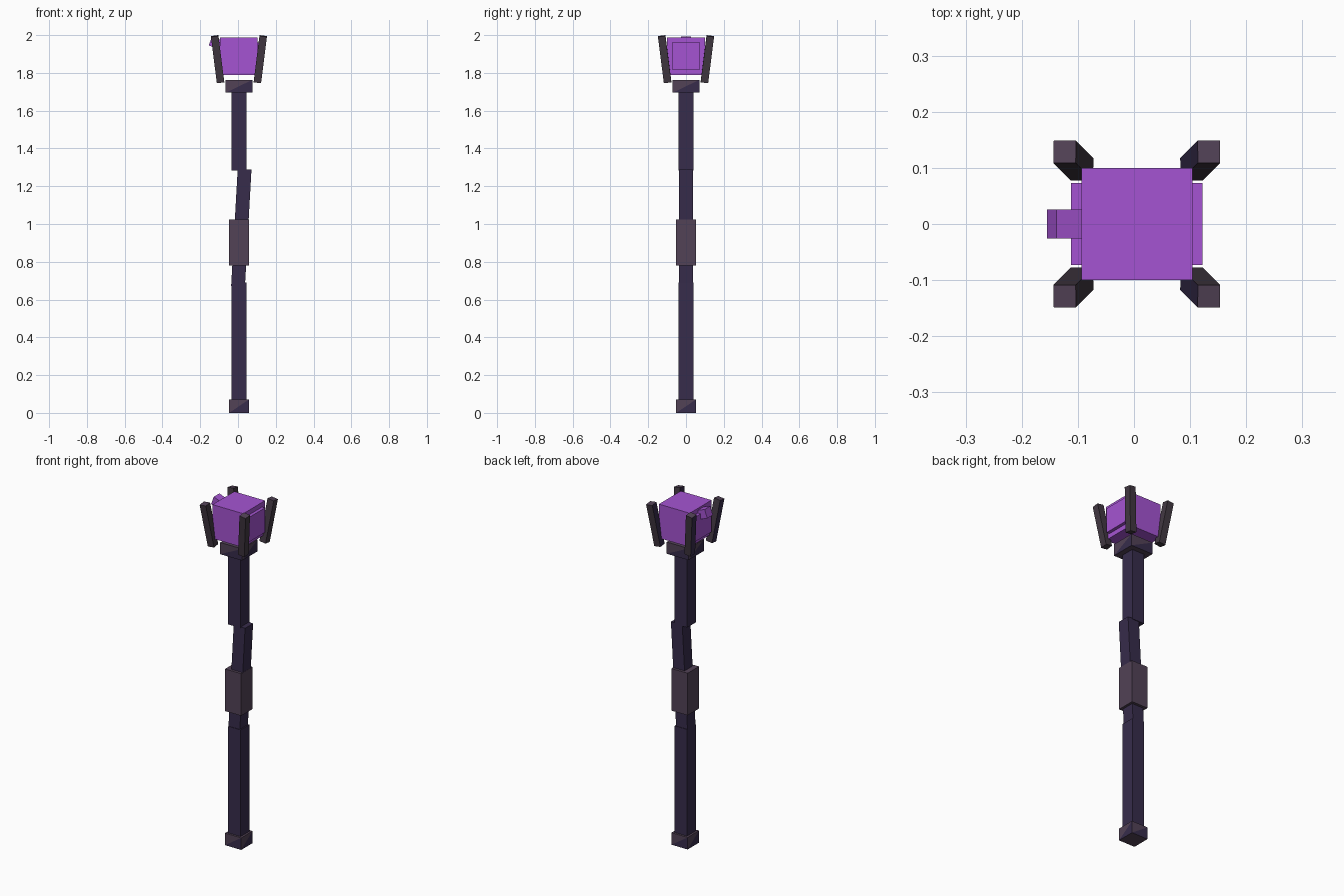
import bpy, bmesh, math
from mathutils import Matrix, Vector

cube = bpy.data.objects.get("Cube")
if cube:
    bpy.data.objects.remove(cube, do_unlink=True)

AXIS_X = 0.005  # staff axis


def material(name, srgb):
    lin = [((c / 255 + 0.055) / 1.055) ** 2.4 for c in srgb]
    m = bpy.data.materials.new(name)
    m.diffuse_color = (*lin, 1)
    m.use_nodes = True
    bsdf = next(n for n in m.node_tree.nodes if n.type == 'BSDF_PRINCIPLED')
    bsdf.inputs["Base Color"].default_value = (*lin, 1)
    bsdf.inputs["Roughness"].default_value = 0.8
    return m


PURPLE = material("crystal purple", (165, 84, 210))
SHAFT = material("dark indigo", (55, 44, 75))
GRIP = material("mauve brown", (82, 66, 86))
CHARCOAL = material("charcoal", (66, 56, 66))


def box(name, size, loc, mats, rot=None, paint=None):
    """Box of a given size; paint(bm) may set material indices in local space."""
    bm = bmesh.new()
    bmesh.ops.create_cube(bm, size=1)
    bmesh.ops.scale(bm, vec=size, verts=bm.verts)
    if paint:
        paint(bm)
    m = Matrix.Translation(loc) @ (rot.to_4x4() if rot else Matrix())
    bmesh.ops.transform(bm, matrix=m, verts=bm.verts)
    me = bpy.data.meshes.new(name)
    bm.to_mesh(me)
    bm.free()
    for mat in mats:
        me.materials.append(mat)
    ob = bpy.data.objects.new(name, me)
    bpy.context.collection.objects.link(ob)
    return ob


def span(name, width, depth, z0, z1, mats, x=AXIS_X, **kw):
    return box(name, (width, depth, z1 - z0), (x, 0, (z0 + z1) / 2), mats, **kw)


def half_faces(bm):
    """Split each side face corner to corner; the lower right half takes slot 1."""
    for f in [f for f in bm.faces if abs(f.normal.z) < 0.5]:
        n = f.normal.copy()
        right = Vector((0, 0, 1)).cross(n)
        side = lambda v: v.co.dot(right)
        low_left = next(v for v in f.verts if v.co.z < 0 and side(v) < 0)
        top_right = next(v for v in f.verts if v.co.z > 0 and side(v) > 0)
        other, _ = bmesh.utils.face_split(f, low_left, top_right)
        for half in (f, other):
            if any(v.co.z < 0 and side(v) > 0 for v in half.verts):
                half.material_index = 1


def prong_faces(bm):
    """Tops match the grip, the faces toward -x match the shaft."""
    for f in bm.faces:
        if f.normal.z > 0.5:
            f.material_index = 1
        elif f.normal.x < -0.5:
            f.material_index = 2


# Shaft, with a slightly leaning middle section inside the grip
span("base_cap", 0.104, 0.104, 0, 0.07, [GRIP, SHAFT], paint=half_faces)
span("lower_shaft", 0.08, 0.08, 0.06, 0.69, [SHAFT])
span("middle_shaft", 0.073, 0.074, 0.67, 1.29, [SHAFT], x=0.0175,
     rot=Matrix.Rotation(math.radians(3.2), 3, 'Y'))
span("grip", 0.104, 0.104, 0.78, 1.025, [GRIP])
span("upper_shaft", 0.08, 0.08, 1.283, 1.70, [SHAFT])
span("collar", 0.141, 0.141, 1.695, 1.763, [GRIP, SHAFT], paint=half_faces)

# Floating crystal with raised side panels and a small shard
span("crystal", 0.198, 0.2, 1.79, 1.987, [PURPLE])
span("crystal_side_panels", 0.235, 0.146, 1.817, 1.96, [PURPLE])
box("crystal_shard", (0.05, 0.052, 0.05), (-0.123, 0, 1.96), [PURPLE],
    rot=Matrix.Rotation(math.radians(20), 3, 'Y'))

# Four prongs leaning outward around the crystal
lean = math.radians(7.2)
for sx, side in ((1, "left"), (-1, "right")):
    for sy, end in ((-1, "front"), (1, "back")):
        rot = Matrix.Rotation(sx * lean, 3, 'Y') @ Matrix.Rotation(-sy * lean, 3, 'X')
        box(f"{end}_{side}_prong", (0.04, 0.04, 0.249),
            (AXIS_X + sx * 0.113, sy * 0.113, 1.8725),
            [CHARCOAL, GRIP, SHAFT], rot=rot, paint=prong_faces)
